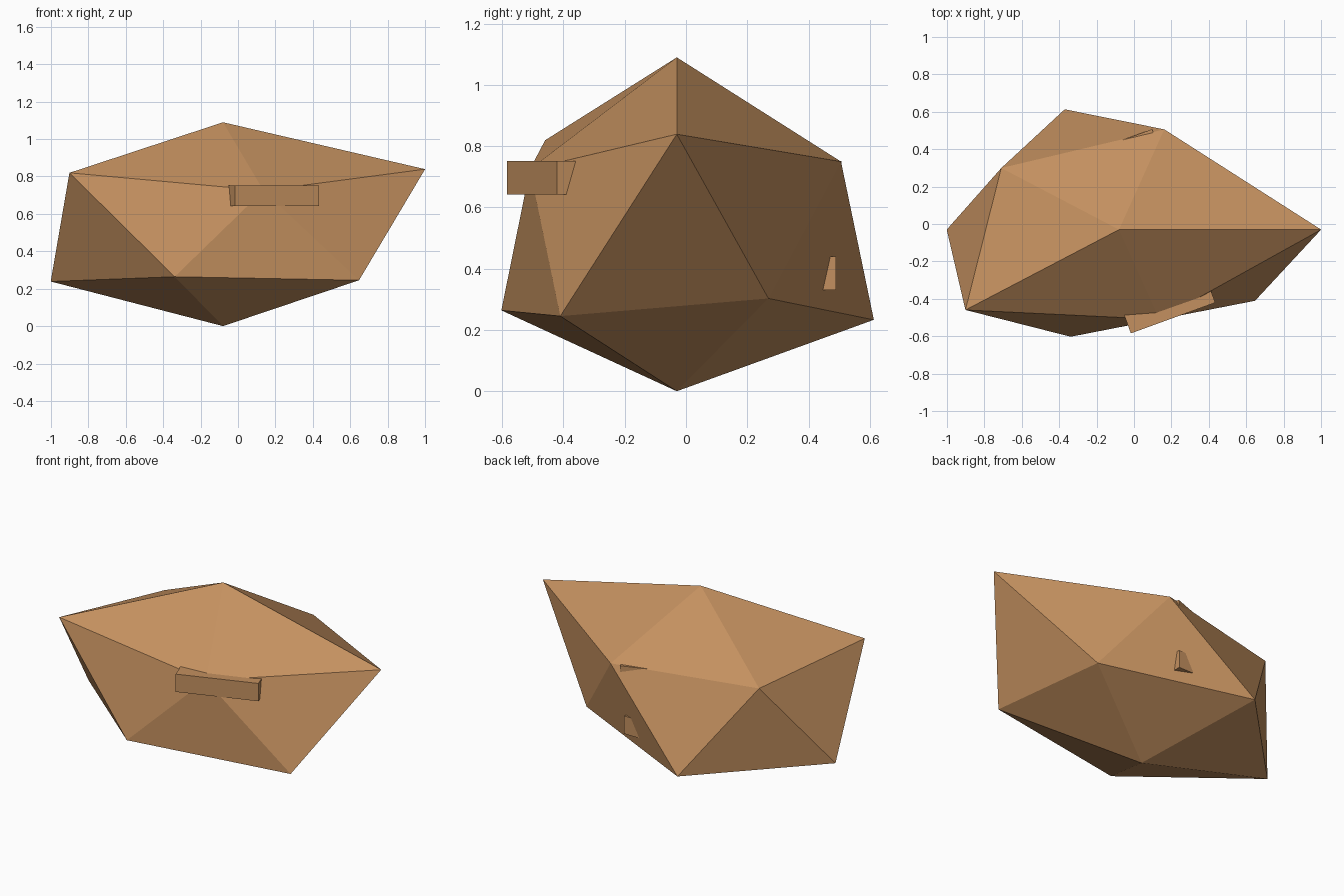
import bpy, bmesh, math
from mathutils import Matrix, Vector

cube = bpy.data.objects.get("Cube")
if cube:
    bpy.data.objects.remove(cube, do_unlink=True)

# Single warm brown
stone = bpy.data.materials.new("warm_brown_stone")
colour = (0.55, 0.28, 0.115, 1.0)
stone.use_nodes = True
stone.diffuse_color = colour
stone.node_tree.nodes["Principled BSDF"].inputs["Base Color"].default_value = colour


def finish(name, bm):
    bmesh.ops.recalc_face_normals(bm, faces=bm.faces)
    mesh = bpy.data.meshes.new(name)
    bm.to_mesh(mesh)
    bm.free()
    mesh.materials.append(stone)
    obj = bpy.data.objects.new(name, mesh)
    bpy.context.collection.objects.link(obj)
    return obj


def slab(name, centre, size, turn=0.0):
    bm = bmesh.new()
    bmesh.ops.create_cube(bm, size=1.0)
    bmesh.ops.scale(bm, vec=size, verts=bm.verts)
    bm.transform(Matrix.Translation(centre) @ Matrix.Rotation(math.radians(turn), 4, "Z"))
    return finish(name, bm)


# Boulder: a stretched icosahedron, each corner pushed in or out.
# Factors run from the bottom up, counterclockwise round each ring.
push = [0.858,
        0.79, 1.05, 1.03, 0.935, 1.005,
        1.208, 0.875, 0.87, 1.135, 0.783,
        0.958]
bm = bmesh.new()
bmesh.ops.create_icosphere(bm, subdivisions=1, radius=1.0)
corners = sorted(bm.verts, key=lambda v: (
    round(v.co.z, 2), (math.atan2(v.co.y, v.co.x) + 0.1) % math.tau))
for v, factor in zip(corners, push):
    v.co = Vector((v.co.x, v.co.y * 0.72, v.co.z * 0.6)) * factor
bmesh.ops.translate(bm, vec=(-0.08, -0.03, 0.515), verts=bm.verts)
finish("boulder", bm)

# Slabs embedded in the boulder, showing only at their ends
slab("upper_ledge", (0.04, -0.039, 0.697), (0.48, 0.987, 0.11), 20)
slab("lower_ledge", (-0.11, 0.03, 0.385), (0.38, 0.92, 0.11))
